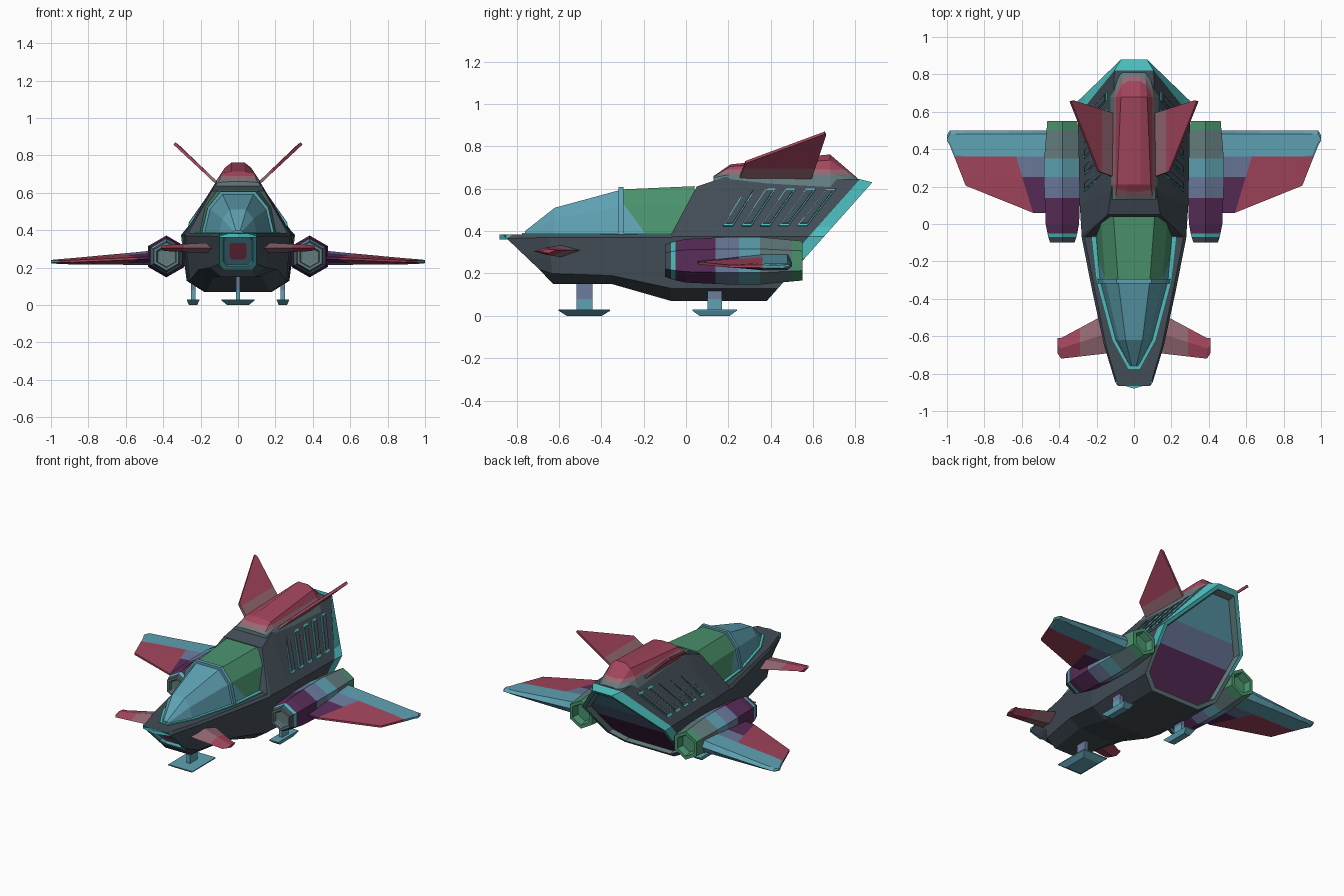
import bpy, bmesh, math
from mathutils import Vector

if "Cube" in bpy.data.objects:
    bpy.data.objects.remove(bpy.data.objects["Cube"])

COLOURS = {
    "charcoal hull": (0.055, 0.074, 0.094), "teal trim": (0.075, 0.52, 0.52),
    "glass blue": (0.114, 0.36, 0.45), "green": (0.068, 0.29, 0.15),
    "crimson": (0.37, 0.06, 0.11), "dusty pink": (0.30, 0.14, 0.17),
    "grey green": (0.125, 0.20, 0.205), "slate blue": (0.15, 0.20, 0.34),
    "purple": (0.10, 0.026, 0.10)}
NAMES = list(COLOURS)
HULL, TEAL, BLUE, GREEN, RED, PINK, GREY, SLATE, PURPLE = range(9)
MATS = []
for n, c in COLOURS.items():
    m = bpy.data.materials.new(n)
    m.diffuse_color = (*c, 1)
    m.use_nodes = True
    m.node_tree.nodes["Principled BSDF"].inputs["Base Color"].default_value = m.diffuse_color
    MATS.append(m)


def build(name, rings, colour, cuts=(), mirror=False):
    """Loft closed rings, cap the ends, cut on planes, colour by rule(centre, normal, segment)."""
    bm = bmesh.new()
    vs = [[bm.verts.new(p) for p in r] for r in rings]
    n = len(rings[0])
    bm.faces.new(vs[0]).material_index = 0
    for i in range(len(rings) - 1):
        for j in range(n):
            k = (j + 1) % n
            f = bm.faces.new((vs[i][j], vs[i][k], vs[i + 1][k], vs[i + 1][j]))
            f.material_index = i + 1
    bm.faces.new(vs[-1]).material_index = len(rings)
    for co, no in cuts:
        bmesh.ops.bisect_plane(bm, geom=bm.verts[:] + bm.edges[:] + bm.faces[:],
                               plane_co=co, plane_no=no, dist=1e-5)
    bmesh.ops.recalc_face_normals(bm, faces=bm.faces[:])
    for f in bm.faces:
        f.material_index = colour if isinstance(colour, int) else colour(
            f.calc_center_median(), f.normal, f.material_index)
    me = bpy.data.meshes.new(name)
    bm.to_mesh(me)
    bm.free()
    for m in MATS:
        me.materials.append(m)
    ob = bpy.data.objects.new(name, me)
    bpy.context.collection.objects.link(ob)
    if mirror:
        ob.modifiers.new("mirror", 'MIRROR')
    return ob


def plate(name, outline, offset, colour, cuts=(), mirror=False):
    o = Vector(offset)
    pts = [Vector(p) for p in outline]
    return build(name, [pts, [p + o for p in pts]], colour, cuts, mirror)


def sym(half, y, k_low=0.0, k_up=0.0):
    """Symmetric ring from (x, z) half profile, sheared along y about z = 0.38."""
    pts = [(x, y + (k_up if z > .38 else k_low) * (z - .38), z) for x, z in half]
    return pts + [(-x, yy, z) for x, yy, z in reversed(pts)]


def inset(ring, s, dy=0.0):
    c = sum((Vector(p) for p in ring), Vector()) / len(ring)
    return [c + (Vector(p) - c) * s + Vector((0, dy, 0)) for p in ring]


def ypl(y): return ((0, y, 0), (0, 1, 0))
def zpl(z): return ((0, 0, z), (0, 0, 1))
def xpl(x): return ((x, 0, 0), (1, 0, 0))


# Fuselage: nose recess, hull stations, slanted tail recess
nose = sym([(.075, .19), (.10, .22), (.10, .365), (.085, .385)], -.862, -1.05, -1.05)
tail = sym([(.18, .07), (.275, .13), (.305, .375), (.07, .63)], .657, .89, .89)
hull = [
    inset(nose, .45, .03), inset(nose, .74, .03), inset(nose, .8), nose,
    sym([(.09, .15), (.15, .20), (.16, .37), (.15, .385)], -.65, -.1),
    sym([(.13, .15), (.21, .19), (.225, .37), (.21, .385)], -.35),
    sym([(.17, .07), (.26, .13), (.28, .37), (.265, .385)], -.07),
    sym([(.17, .07), (.26, .13), (.28, .375), (.14, .61)], -.06, 0, .48),
    sym([(.18, .07), (.27, .13), (.29, .375), (.12, .655)], .1, 0, .3),
    sym([(.18, .07), (.27, .13), (.30, .375), (.105, .645)], .585, .89, .89),
    tail, inset(tail, .92), inset(tail, .89, -.04)]


def hull_colour(c, n, seg):
    if seg == 13:
        return PURPLE if c.z < .30 else SLATE if c.z < .42 else BLUE
    if seg in (10, 11):
        return TEAL if c.z > .27 else GREY if seg == 11 else HULL
    return {0: RED, 1: BLUE, 2: BLUE, 3: TEAL, 12: GREY}.get(seg, HULL)


build("fuselage", hull, hull_colour, [zpl(.27), zpl(.30), zpl(.42)])
plate("nose_lip", [(0, -.88, .36), (.10, -.85, .36), (.10, -.82, .36), (-.10, -.82, .36), (-.10, -.85, .36)],
      (0, 0, .024), TEAL)

# Canopy, its base rim and hoop frame
def canopy(w, t, zt, y, base=.38):
    return sym([(w, base), (w * .83, base + (zt - base) * .62), (t, zt)], y)


build("canopy", [canopy(.025, .012, .40, -.76), canopy(.10, .045, .51, -.62),
                 canopy(.185, .085, .597, -.30), canopy(.215, .11, .612, .04)],
      lambda c, n, s: GREEN if c.y > -.30 and c.y > -.31 + .727 * (.55 - c.z) else BLUE,
      [ypl(-.30), ((0, -.31, .55), (0, 1, .727))])
build("canopy_hoop", [canopy(.195, .092, .608, -.318), canopy(.197, .093, .609, -.295)], BLUE)
plate("canopy_rim", [(.03, -.775, .38), (.115, -.62, .38), (.20, -.3, .38), (.23, -.03, .38),
                     (-.23, -.03, .38), (-.20, -.3, .38), (-.115, -.62, .38), (-.03, -.775, .38)],
      (0, 0, .012), TEAL)

# Dorsal spine, coloured in height bands
build("dorsal_spine", [
    sym([(.125, .60), (.115, .652), (.10, .656), (.04, .66)], .13),
    sym([(.145, .60), (.115, .668), (.09, .705), (.035, .715)], .21),
    sym([(.135, .60), (.105, .675), (.07, .735), (.035, .762)], .68),
    sym([(.10, .60), (.08, .635), (.06, .645), (.03, .65)], .81)],
    lambda c, n, s: GREY if c.z < .667 else PINK if c.z < .69 else RED,
    [zpl(.667), zpl(.69)])

# Slanted side vents
N = Vector((.83, 0, .55))
def vent(i, w, z0, z1, lift):
    def p(z, dy):
        y = .20 + .088 * i + (z - .43) * (.62 + .04 * i) + dy
        return Vector((.302 - .19 * (z - .375) / .27, y, z)) + N * (lift - .012)
    return [p(z0, -w), p(z0, w), p(z1, w), p(z1, -w)]


for i in range(5):
    plate(f"vent_frame_{i + 1}", vent(i, .023, .425, .60, 0), N * .014, TEAL, mirror=True)
    plate(f"vent_slat_{i + 1}", vent(i, .017, .435, .59, .008), N * .011, HULL, mirror=True)

# Tail fins
plate("tail_fin", [(.10, .25, .65), (.10, .59, .65), (.32, .66, .86), (.335, .655, .87), (.185, .28, .731)],
      (.010, 0, -.012), lambda c, n, s: PINK if c.x < .17 else RED, [xpl(.17)], True)

# Canards
def canard(x, y0, y1, h):
    m = (y0 + y1) / 2
    return [(x, y0, .305), (x, m, .305 + h), (x, y1, .31), (x, m, .305 - h)]


build("canard", [canard(.13, -.69, -.47, .03), canard(.41, -.60, -.72, -.014)][:1]
      + [canard(.39, -.72, -.61, .016), canard(.41, -.69, -.61, .01)],
      lambda c, n, s: PINK if c.x < .29 else RED, [xpl(.29)], True)

# Engine nacelles
def hexring(y, r):
    return [(.383 + r * math.sin(a * math.pi / 3), y, .26 + r * math.cos(a * math.pi / 3)) for a in range(6)]


def nacelle_colour(c, n, s):
    if n.y < -.9 or s < 3:
        return GREY
    for lim, col in ((-.07, HULL), (-.05, TEAL), (.14, PURPLE), (.25, SLATE), (.35, BLUE), (.5, GREY)):
        if c.y < lim:
            return col
    return GREEN


build("engine_nacelle", [hexring(y, r) for y, r in (
    (-.075, .045), (-.08, .055), (-.10, .06), (-.10, .075), (-.07, .087), (-.05, .092), (0, .103),
    (.2, .112), (.35, .112), (.55, .093), (.55, .07), (.505, .06))],
    nacelle_colour, [ypl(.14), ypl(.25), ypl(.5)], True)

# Wings
def wing(x, le, mid, te, zt, zb):
    zc = (zt + zb) / 2
    return [(x, le, zc + .006), (x, mid, zt), (x, te - .02, zt), (x, te, zc), (x, te - .02, zb),
            (x, mid, zb), (x, le, zc - .006)]


def wing_colour(c, n, s):
    if c.y > .36:
        return BLUE
    if c.x > .54 + (c.y - .06) * .3:
        return RED
    return SLATE if c.y > .25 else PURPLE


build("wing", [wing(.40, .055, .36, .50, .298, .215), wing(.54, .06, .36, .50, .283, .215),
               wing(.90, .205, .36, .50, .250, .218), wing(.955, .345, .37, .50, .246, .22),
               wing(.985, .42, .44, .50, .243, .222), wing(1.0, .445, .45, .475, .240, .224)],
      wing_colour, [ypl(.36), ypl(.25), ((.54, .06, 0), (1, -.3, 0))], True)

# Landing gear
def rect(x, y, z, a, b):
    return [(x - a, y - b, z), (x + a, y - b, z), (x + a, y + b, z), (x - a, y + b, z)]


for name, x, y, sw, fw, fl, top in (("front", 0, -.48, .038, .088, .122, .17), ("rear", .24, .135, .034, .033, .105, .15)):
    build(name + "_strut", [rect(x, y, .025, .012, sw), rect(x, y, top, .012, sw)],
          lambda c, n, s: SLATE if c.z > .08 else BLUE, [zpl(.08)], x > 0)
    build(name + "_foot", [rect(x, y, 0, fw * .65, fl * .68), rect(x, y, .024, fw, fl), rect(x, y, .03, fw, fl)],
          BLUE, (), x > 0)
